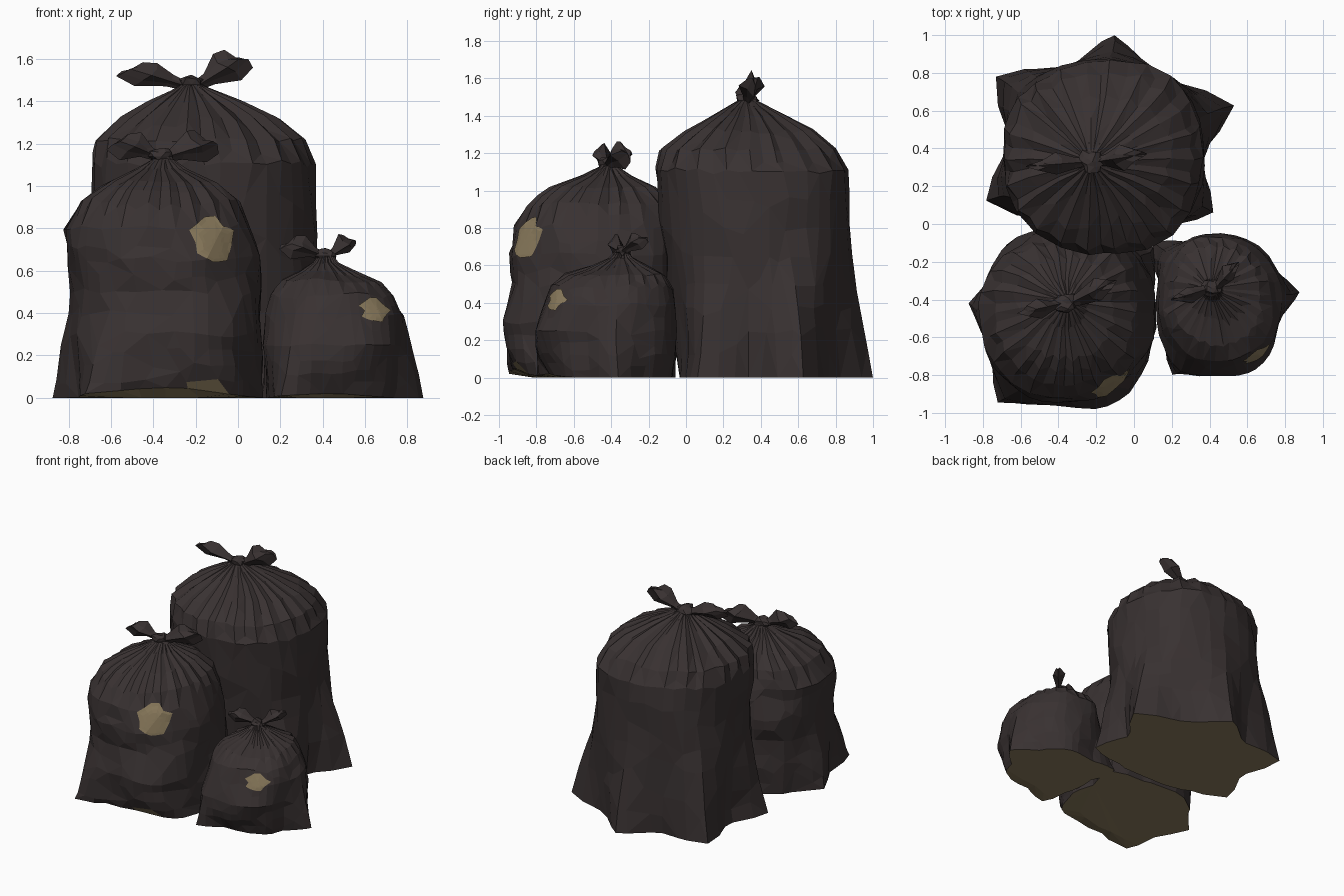
import bpy, bmesh, math, random
from mathutils import Vector, noise
from mathutils.bvhtree import BVHTree

random.seed(4)
if "Cube" in bpy.data.objects:
    bpy.data.objects.remove(bpy.data.objects["Cube"])


def material(name, colour):
    mat = bpy.data.materials.new(name)
    mat.use_nodes = True
    mat.diffuse_color = (*colour, 1)
    bsdf = mat.node_tree.nodes["Principled BSDF"]
    bsdf.inputs["Base Color"].default_value = (*colour, 1)
    bsdf.inputs["Roughness"].default_value = 0.8
    return mat


PLASTIC = material("dark plastic", (0.04, 0.031, 0.031))
LINING = material("tan lining", (0.26, 0.2, 0.11))


def make_object(name, bm, *mats):
    bmesh.ops.recalc_face_normals(bm, faces=bm.faces)
    mesh = bpy.data.meshes.new(name)
    bm.to_mesh(mesh)
    bm.free()
    for mat in mats:
        mesh.materials.append(mat)
    obj = bpy.data.objects.new(name, mesh)
    bpy.context.collection.objects.link(obj)
    return obj


def loft(bm, rings):
    """Skin closed rings of points and cap both ends with fans."""
    rows = [[bm.verts.new(p) for p in ring] for ring in rings]
    n = len(rows[0])
    for a, b in zip(rows, rows[1:]):
        for i in range(n):
            j = (i + 1) % n
            bm.faces.new((a[i], a[j], b[j], b[i]))
    for row in (rows[0], rows[-1]):
        mid = bm.verts.new(sum((v.co for v in row), Vector()) / n)
        for i in range(n):
            bm.faces.new((row[i], row[(i + 1) % n], mid))


def wrap(a):
    return (a + math.pi) % (2 * math.pi) - math.pi


def bag_body(name, profile, corners, crumple, lift, seed):
    """Profile rows are z, x min, x max, y min, y max; corners are x, y, height."""
    n = 44
    step = 2 * math.pi / n
    angles = [i * step for i in range(n)]
    _, x0, x1, y0, y1 = profile[0]
    centre = Vector(((x0 + x1) / 2, (y0 + y1) / 2))
    tips = []
    for x, y, height in corners:
        d = Vector((x, y)) - centre
        a = math.atan2(d.y, d.x)
        angles[round(a / step) % n] = a
        tips.append((a, d.length, height))
    # Extra rings halfway between the profile rows
    rows = [profile[0]]
    for a, b in zip(profile, profile[1:]):
        rows += [[(p + q) / 2 for p, q in zip(a, b)], b]
    top, shoulder = profile[-1][0], profile[-1][0] * 0.72
    pleats = [random.uniform(0.3, 1) * (-1) ** i for i in range(n)]
    rings = []
    for z, x0, x1, y0, y1 in rows:
        cx, cy, rx, ry = (x0 + x1) / 2, (y0 + y1) / 2, (x1 - x0) / 2, (y1 - y0) / 2
        gather = max(0, (z - shoulder) / (top - shoulder))
        ring = []
        for a, pleat in zip(angles, pleats):
            c, s = math.cos(a), math.sin(a)
            k = (abs(c) ** 2.3 + abs(s) ** 2.3) ** (-1 / 2.3)
            p = Vector((rx * c * k, ry * s * k))
            # Loose plastic folds, then gathers towards the neck
            q = Vector((cx + p.x, cy + p.y, z * 1.4)) * 3.2 + Vector((seed, 0, 0))
            p *= 1 + crumple * (noise.noise(q) + 0.5 * noise.noise(q * 2.3)) * (1 - gather)
            p *= 1 + 0.13 * pleat * gather
            # Pulled-out corners of the base
            for ta, length, height in tips:
                w = max(0, 1 - abs(wrap(a - ta)) / 0.42) * max(0, 1 - z / height)
                p *= 1 + w * max(0, length / p.length - 1)
            wobble = 0 if z == 0 else noise.noise(q * 1.7) * 0.03 * (1 - gather)
            up = lift * max(0, -s) ** 4 if z == 0 else 0
            ring.append(Vector((cx + p.x, cy + p.y, z + wobble + up)))
        rings.append(ring)
    # Flat inner ring under the base
    rings.insert(0, [Vector((centre.x + (p.x - centre.x) * 0.72,
                             centre.y + (p.y - centre.y) * 0.72, 0)) for p in rings[0]])
    bm = bmesh.new()
    loft(bm, rings)
    body = make_object(name, bm, PLASTIC, LINING)
    # Irregular crumpled facets
    mod = body.modifiers.new("facets", "DECIMATE")
    mod.ratio = 0.5
    bpy.context.view_layer.objects.active = body
    bpy.ops.object.modifier_apply(modifier=mod.name)
    for face in body.data.polygons:
        if face.normal.z < -0.6 and face.center.z < 0.1:
            face.material_index = 1
    return body


def knot(name, centre, size):
    bm = bmesh.new()
    bmesh.ops.create_icosphere(bm, subdivisions=2, radius=size)
    for v in bm.verts:
        v.co *= 1 + 0.5 * noise.noise(v.co * 2.2 / size + centre)
        v.co = Vector((v.co.x * 1.2, v.co.y, v.co.z * 0.8)) + centre
    make_object(name, bm, PLASTIC)


def ear(name, start, tip, width):
    """Crumpled tied flap that flares away from the knot."""
    axis = tip - start
    side = axis.cross(Vector((0, 0, 1))).normalized()
    up = side.cross(axis).normalized()
    rings = []
    for t, w, d in ((0, 0.3, 0.25), (0.3, 0.42, 0.4), (0.72, 1, 0.75), (1, 0.75, 0.35)):
        ring = []
        for i in range(8):
            a = i * math.pi / 4
            fold = (1.0 if i % 2 == 0 else 0.62) * random.uniform(0.85, 1.15)
            slant = (0.18 * math.sin(a) * t + random.uniform(-0.06, 0.06)) * -1
            ring.append(start + axis * (t + slant)
                        + up * (math.sin(a) * w * width * fold)
                        + side * (math.cos(a) * d * width * fold))
        rings.append(ring)
    bm = bmesh.new()
    loft(bm, rings)
    make_object(name, bm, PLASTIC)


def torn_patch(name, body, middle, direction, width, height):
    """Thin ragged plate that follows the surface of the bag."""
    tree = BVHTree.FromPolygons([v.co for v in body.data.vertices],
                                [p.vertices[:] for p in body.data.polygons])
    direction = direction.normalized()
    across = Vector((0, 0, 1)).cross(direction).normalized()
    n, bm = 14, bmesh.new()
    reach = [random.uniform(0.72, 1.12) for _ in range(n)]

    def place(i, t):
        a = i * 2 * math.pi / n
        p = middle + across * math.cos(a) * width * reach[i] * t
        p += Vector((0, 0, math.sin(a) * height * reach[i] * t))
        hit = tree.ray_cast(p + direction, -direction)[0]
        return bm.verts.new((hit or p) + direction * 0.007)

    rows = [[place(i, t / 6) for i in range(n)] for t in range(1, 7)]
    mid = place(0, 0)
    for i in range(n):
        j = (i + 1) % n
        bm.faces.new((mid, rows[0][i], rows[0][j]))
        for a, b in zip(rows, rows[1:]):
            bm.faces.new((a[i], b[i], b[j], a[j]))
    make_object(name, bm, LINING)


# Large bag at the back
bag_body("large_bag", [
    (0, -.67, .35, -.05, .85), (.25, -.67, .36, -.06, .86), (.5, -.68, .36, -.09, .87),
    (.8, -.68, .37, -.14, .87), (1.1, -.69, .36, -.16, .87), (1.22, -.66, .31, -.12, .8),
    (1.32, -.54, .18, .02, .67), (1.4, -.41, .02, .15, .53), (1.45, -.31, -.11, .23, .43),
    (1.48, -.27, -.17, .28, .38)],
    [(-.11, 1, .75), (-.71, .81, .8), (.52, .66, .7), (.4, .03, .6), (-.77, .09, .6)],
    0.05, 0, 0)
knot("large_knot", Vector((-.22, .33, 1.48)), .055)
ear("large_ear_right", Vector((-.24, .33, 1.47)), Vector((-.5, .31, 1.55)), .075)
ear("large_ear_left", Vector((-.2, .33, 1.47)), Vector((0, .36, 1.6)), .085)

# Medium bag at the front
medium = bag_body("medium_bag", [
    (0, -.78, .1, -.92, -.05), (.15, -.79, .12, -.95, -.05), (.3, -.79, .11, -.98, -.04),
    (.5, -.8, .11, -.92, -.03), (.65, -.81, .1, -.94, -.03), (.8, -.81, .06, -.92, -.04),
    (.93, -.73, -.01, -.84, -.09), (1.02, -.6, -.12, -.71, -.18),
    (1.08, -.48, -.25, -.55, -.3), (1.13, -.4, -.31, -.46, -.37)],
    [(-.88, -.42, .45), (-.72, -.95, .4), (.1, -.12, .5), (.12, -.55, .3)],
    0.075, 0.05, 7)
knot("medium_knot", Vector((-.36, -.42, 1.14)), .05)
ear("medium_ear_right", Vector((-.38, -.42, 1.14)), Vector((-.56, -.46, 1.21)), .075)
ear("medium_ear_left", Vector((-.34, -.42, 1.14)), Vector((-.14, -.32, 1.21)), .085)
torn_patch("medium_tear", medium, Vector((-.13, -.82, .73)), Vector((.5, -.85, .1)), .125, .13)

# Small bag beside it
small = bag_body("small_bag", [
    (0, .13, .74, -.74, -.08), (.12, .12, .77, -.78, -.06), (.25, .12, .78, -.8, -.05),
    (.38, .13, .77, -.77, -.05), (.48, .15, .73, -.73, -.07), (.55, .21, .67, -.64, -.12),
    (.6, .3, .56, -.5, -.22), (.64, .36, .47, -.41, -.29), (.67, .38, .45, -.38, -.31)],
    [(.88, -.36, .42), (.19, -.79, .4), (.09, -.11, .4)],
    0.07, 0.02, 13)
knot("small_knot", Vector((.41, -.34, .67)), .042)
ear("small_ear_right", Vector((.4, -.34, .67)), Vector((.24, -.39, .73)), .06)
ear("small_ear_left", Vector((.43, -.34, .67)), Vector((.53, -.23, .75)), .06)
torn_patch("small_tear", small, Vector((.64, -.68, .41)), Vector((.65, -.75, .25)), .085, .06)
